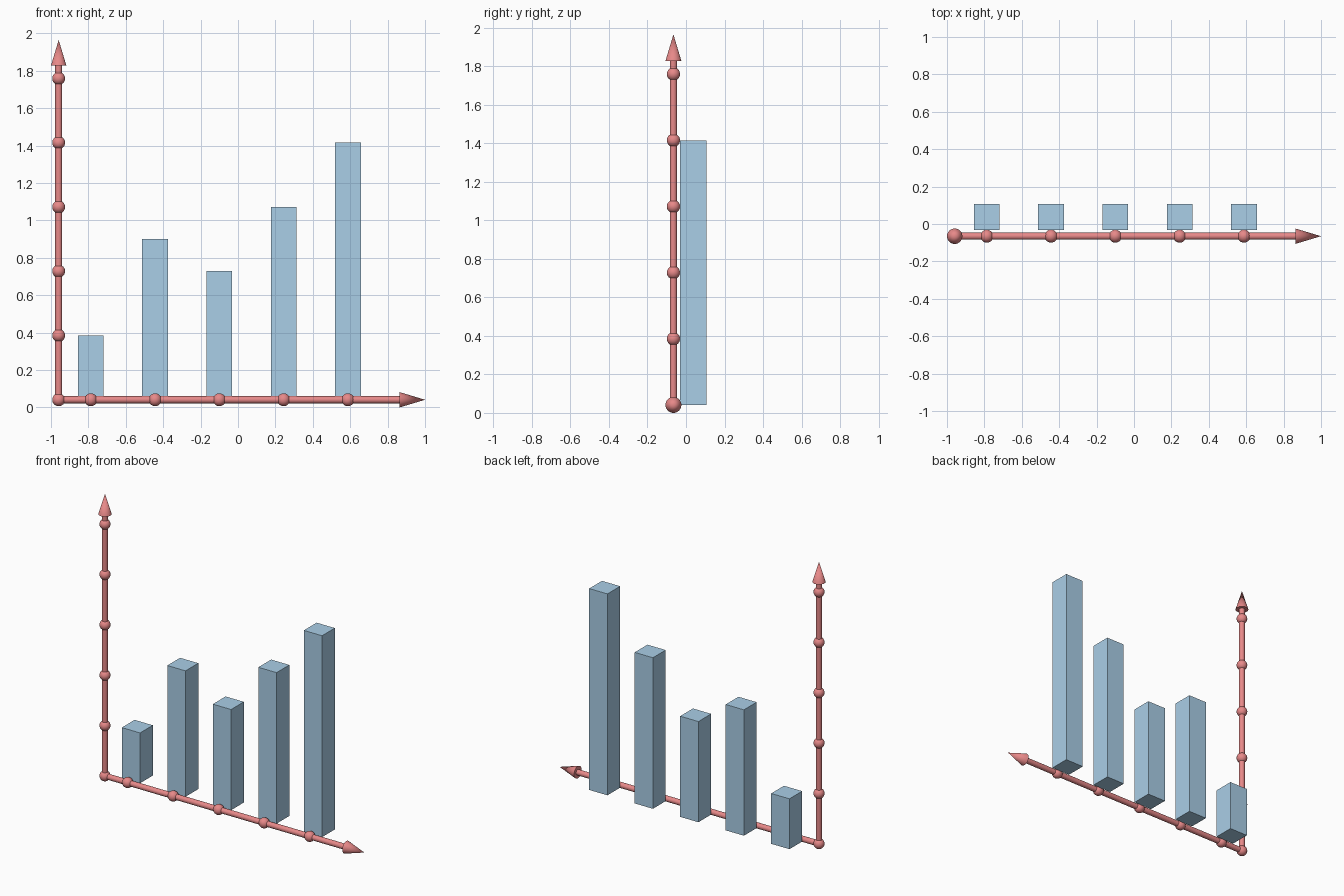
import bpy
from math import pi

if "Cube" in bpy.data.objects:
    bpy.data.objects.remove(bpy.data.objects["Cube"])

U = 2 / 5.82                      # one chart unit
R_SHAFT, R_BALL, R_HEAD, L_HEAD = 0.055 * U, 0.1 * U, 0.12 * U, 0.4 * U
OX, OY, OZ = -1 + R_HEAD, -0.19 * U, R_HEAD   # chart origin
BAR_W, BAR_Y = 0.4 * U, 0.11 * U
VALUES = [1, 2.5, 2, 3, 4]


def material(name, color):
    m = bpy.data.materials.new(name)
    m.diffuse_color = color
    m.use_nodes = True
    m.node_tree.nodes["Principled BSDF"].inputs["Base Color"].default_value = m.diffuse_color
    return m


red = material("axis_red", (0.80, 0.25, 0.25, 1))
blue = material("bar_blue", (0.40, 0.62, 0.80, 1))


def finish(name, mat, smooth=True):
    ob = bpy.context.object
    ob.name = name
    ob.data.materials.append(mat)
    if smooth:
        bpy.ops.object.shade_smooth_by_angle(angle=pi / 5)


def axis(name, direction, length, ticks):
    """Shaft, arrowhead and tick balls along x or z."""
    dx, dz = direction
    rot = (0, pi / 2 * dx, 0)

    def at(d):
        return (OX + dx * d, OY, OZ + dz * d)

    shaft = length - L_HEAD
    bpy.ops.mesh.primitive_cylinder_add(vertices=32, radius=R_SHAFT, depth=shaft,
                                        location=at(shaft / 2), rotation=rot)
    finish(name + "_shaft", red)
    bpy.ops.mesh.primitive_cone_add(vertices=32, radius1=R_HEAD, radius2=0, depth=L_HEAD,
                                    location=at(length - L_HEAD / 2), rotation=rot)
    finish(name + "_arrowhead", red)
    for i, t in enumerate(ticks):
        ball(f"{name}_tick_{i + 1}", at(t * U))


def ball(name, loc):
    bpy.ops.mesh.primitive_uv_sphere_add(segments=32, ring_count=16, radius=R_BALL, location=loc)
    finish(name, red)


# Axes with tick balls
ball("origin_ball", (OX, OY, OZ))
axis("horizontal_axis", (1, 0), 5.7 * U, [i + 0.5 for i in range(5)])
axis("vertical_axis", (0, 1), 5.6 * U, range(1, 6))

# Bars standing behind the horizontal axis
for i, v in enumerate(VALUES):
    h = v * U
    bpy.ops.mesh.primitive_cube_add(size=1, location=(OX + (i + 0.5) * U, BAR_Y, OZ + h / 2))
    bpy.context.object.scale = (BAR_W, BAR_W, h)
    bpy.ops.object.transform_apply(location=False, rotation=False, scale=True)
    finish(f"bar_{i + 1}", blue, smooth=False)
